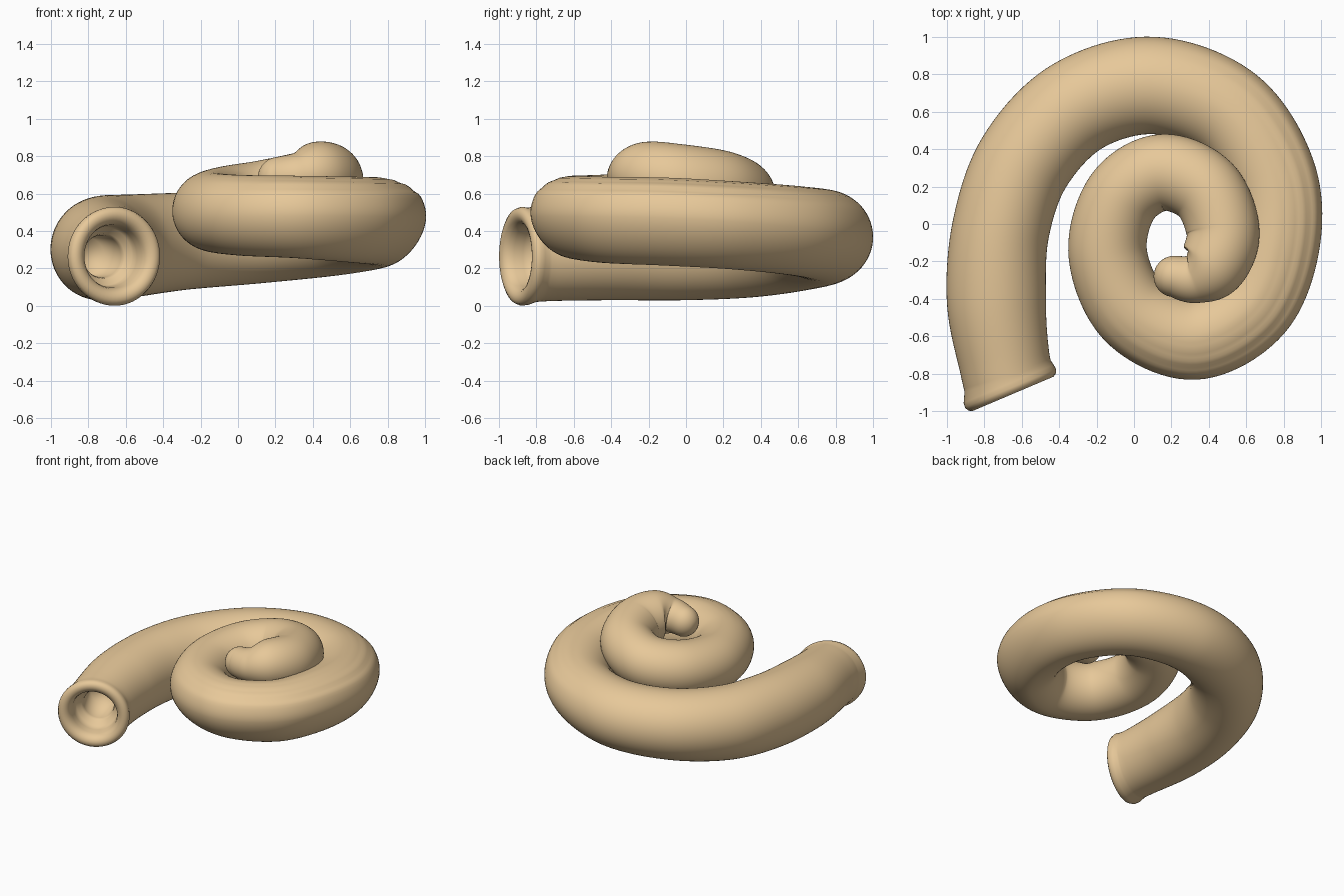
import bpy, bmesh, math
from mathutils import Vector

if "Cube" in bpy.data.objects:
    bpy.data.objects.remove(bpy.data.objects["Cube"])

# Spiral path from mouth to tip: x, y, z, horizontal radius, vertical radius
PATH = [
    (-0.65, -0.90, 0.265, 0.25, 0.255),
    (-0.69, -0.74, 0.28, 0.245, 0.255),
    (-0.735, -0.40, 0.30, 0.265, 0.27),
    (-0.71, -0.02, 0.31, 0.26, 0.28),
    (-0.58, 0.34, 0.32, 0.26, 0.275),
    (-0.30, 0.63, 0.345, 0.26, 0.26),
    (0.10, 0.74, 0.37, 0.26, 0.25),
    (0.50, 0.60, 0.40, 0.25, 0.24),
    (0.73, 0.26, 0.43, 0.242, 0.235),
    (0.76, -0.10, 0.45, 0.233, 0.235),
    (0.63, -0.44, 0.46, 0.225, 0.23),
    (0.32, -0.61, 0.475, 0.222, 0.22),
    (0.00, -0.475, 0.485, 0.215, 0.215),
    (-0.14, -0.16, 0.505, 0.21, 0.21),
    (-0.065, 0.14, 0.54, 0.205, 0.205),
    (0.15, 0.275, 0.58, 0.205, 0.20),
    (0.38, 0.185, 0.63, 0.20, 0.20),
    (0.475, -0.04, 0.665, 0.195, 0.20),
    (0.42, -0.22, 0.70, 0.183, 0.178),
    (0.32, -0.29, 0.69, 0.135, 0.13),
    (0.215, -0.28, 0.68, 0.11, 0.115),
]
SIDES, STEPS = 64, 12


def smooth_point(i, t):
    """Catmull-Rom position and radii on segment i."""
    n = len(PATH)
    a, b, c, d = [PATH[min(max(k, 0), n - 1)] for k in (i - 1, i, i + 1, i + 2)]
    return [0.5 * (2 * q + (r - p) * t + (2 * p - 5 * q + 4 * r - s) * t ** 2
                   + (3 * q - p - 3 * r + s) * t ** 3) for p, q, r, s in zip(a, b, c, d)]


samples = [smooth_point(i, k / STEPS) for i in range(len(PATH) - 1) for k in range(STEPS)]
samples.append(list(PATH[-1]))
centres = [Vector(s[:3]) for s in samples]
tangents = [(centres[min(i + 1, len(centres) - 1)] - centres[max(i - 1, 0)]).normalized()
            for i in range(len(centres))]
# The mouth faces slightly towards the spiral
mouth = Vector((-0.39, 0.92, 0.0)).normalized()
for i in range(STEPS * 2):
    tangents[i] = mouth.lerp(tangents[i], i / (STEPS * 2)).normalized()

bm = bmesh.new()


def ring(c, t, rh, rv, keel=0.0):
    """Elliptical ring; keel tapers and lifts its outer edge and ripples its top."""
    side = t.cross(Vector((0, 0, 1))).normalized()
    up = side.cross(t)
    verts = []
    for k in range(SIDES):
        a = 2 * math.pi * k / SIDES
        x, y = math.cos(a), math.sin(a)
        out = max(0.0, -x)
        ripple = 0.006 * keel * math.cos(22 * x) * out * (y > 0)
        y = y * (1 - 0.10 * keel * out) + 0.18 * keel * out ** 2
        verts.append(bm.verts.new(c + side * rh * x + up * (rv * y + ripple)))
    return verts


rings = []
# Bore and thick rolled lip: depth behind the mouth, radius
for depth, r in [(0.40, 0.10), (0.20, 0.112), (0.17, 0.12), (0.155, 0.155), (0.10, 0.162),
                 (0.05, 0.168), (0.02, 0.177), (0.0, 0.195), (-0.008, 0.215),
                 (-0.008, 0.235), (0.003, 0.255), (0.025, 0.264), (0.05, 0.261)]:
    rings.append(ring(centres[0] + mouth * depth, mouth, r, r))
# Coiled tube
for i in range(8, len(samples)):
    u = i / STEPS
    keel = math.sin(math.pi * (u - 6) / 6.5) if 6 < u < 12.5 else 0.0
    rings.append(ring(centres[i], tangents[i], *samples[i][3:], keel))
# Rounded tip
for k in range(1, 8):
    a = math.pi / 2 * k / 8
    rings.append(ring(centres[-1] + tangents[-1] * 0.11 * math.sin(a), tangents[-1],
                      0.11 * math.cos(a), 0.115 * math.cos(a)))

for a, b in zip(rings, rings[1:]):
    for k in range(SIDES):
        j = (k + 1) % SIDES
        bm.faces.new((a[k], a[j], b[j], b[k]))
bm.faces.new(rings[0])
bm.faces.new(rings[-1])
bmesh.ops.recalc_face_normals(bm, faces=bm.faces)
for f in bm.faces:
    f.smooth = True

mesh = bpy.data.meshes.new("spiral_shell")
bm.to_mesh(mesh)
bm.free()
shell = bpy.data.objects.new("spiral_shell", mesh)
bpy.context.collection.objects.link(shell)

# Tan shell colour
mat = bpy.data.materials.new("tan_shell")
mat.diffuse_color = (0.80, 0.58, 0.32, 1)
mat.use_nodes = True
mat.node_tree.nodes["Principled BSDF"].inputs["Base Color"].default_value = mat.diffuse_color
mesh.materials.append(mat)
